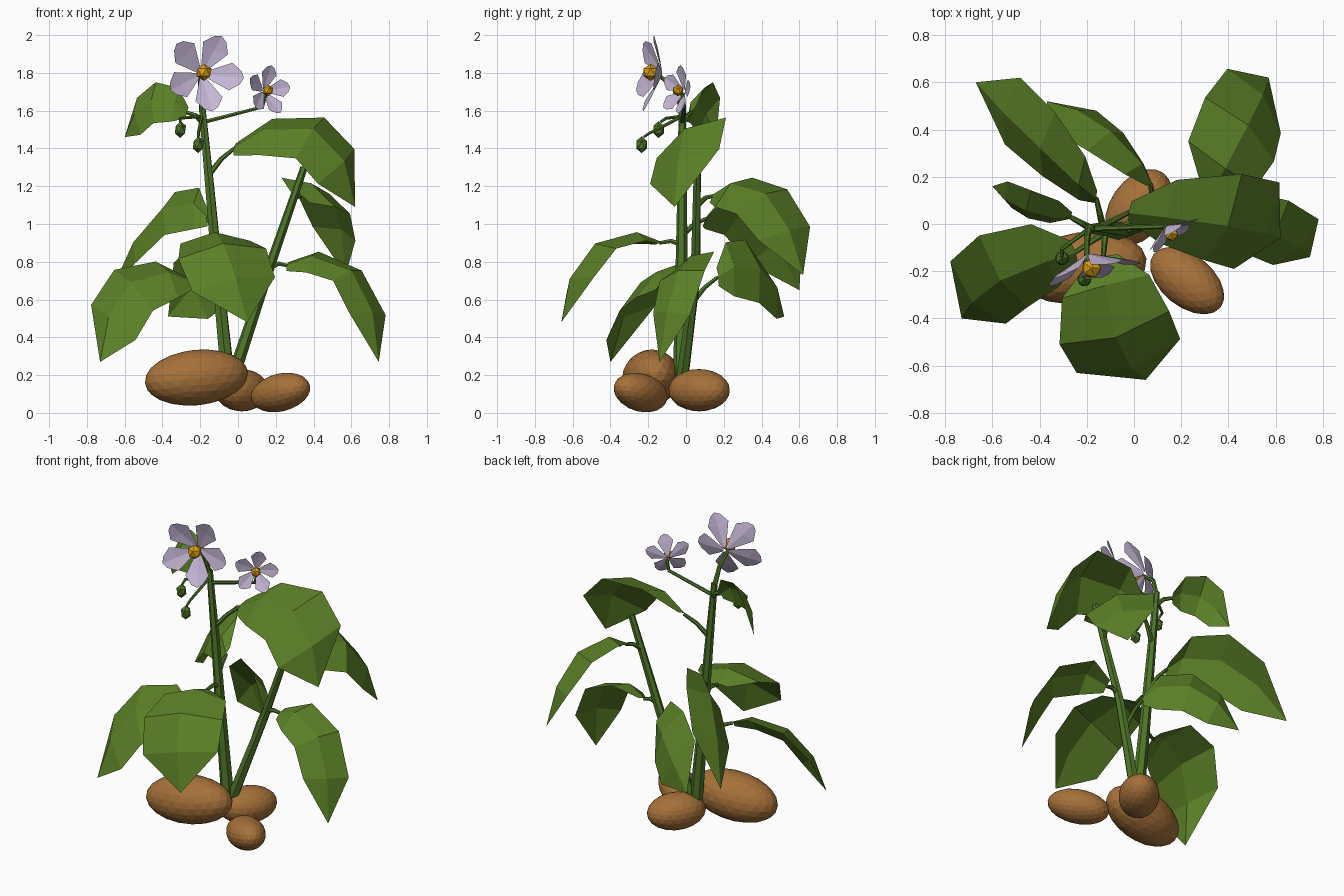
import bpy, bmesh, math
from mathutils import Vector, Matrix

cube = bpy.data.objects.get("Cube")
if cube:
    bpy.data.objects.remove(cube)


def material(name, colour):
    mat = bpy.data.materials.new(name)
    mat.use_nodes = True
    mat.diffuse_color = (*colour, 1)
    mat.node_tree.nodes["Principled BSDF"].inputs["Base Color"].default_value = (*colour, 1)
    return mat


LEAF = material("leaf green", (.105, .215, .02))
STEM = material("stem green", (.08, .18, .022))
TUBER = material("earthy brown", (.38, .165, .042))
PETAL = material("pale lilac", (.57, .48, .68))
CORE = material("golden yellow", (.72, .35, .008))


def finish(bm, name, mat):
    mesh = bpy.data.meshes.new(name)
    bm.to_mesh(mesh)
    bm.free()
    mesh.materials.append(mat)
    obj = bpy.data.objects.new(name, mesh)
    bpy.context.collection.objects.link(obj)


def tube(name, points, start, end):
    """Tapered low-poly stalk through the given points."""
    curve = bpy.data.curves.new(name, "CURVE")
    curve.dimensions = "3D"
    curve.bevel_depth = 1
    curve.bevel_resolution = 1
    curve.use_fill_caps = True
    line = curve.splines.new("POLY")
    line.use_smooth = False
    line.points.add(len(points) - 1)
    for i, p in enumerate(points):
        line.points[i].co = (*p, 1)
        line.points[i].radius = start + (end - start) * i / (len(points) - 1)
    curve.materials.append(STEM)
    obj = bpy.data.objects.new(name, curve)
    bpy.context.collection.objects.link(obj)


def blob(name, centre, size, mat, detail, yaw=0, pitch=0):
    """Faceted ellipsoid."""
    bm = bmesh.new()
    turn = Matrix.Rotation(math.radians(yaw), 4, "Z") @ Matrix.Rotation(math.radians(pitch), 4, "Y")
    place = Matrix.Translation(centre) @ turn @ Matrix.Diagonal((*size, 1))
    bmesh.ops.create_icosphere(bm, subdivisions=detail, radius=1, matrix=place)
    finish(bm, name, mat)


def leaf(name, joint, base, middle, tip, side, side_end):
    """Arched, twisting blade with a raised midrib, on its own stalk."""
    joint, base, middle, tip, side, side_end = map(Vector, (joint, base, middle, tip, side, side_end))
    control = middle * 2 - (base + tip) / 2
    bm = bmesh.new()
    rows = []
    for t, width in ((0, .3), (.17, .9), (.5, 1.08), (.78, .98)):
        rib = base * (1 - t) ** 2 + control * 2 * t * (1 - t) + tip * t * t
        along = (control - base) * (1 - t) + (tip - control) * t
        half = side.lerp(side_end, t) * width
        up = along.cross(half).normalized() * half.length * .14
        if up.z < 0:
            up.negate()
        rows.append([bm.verts.new(rib + half * s + up * (1 - 2 * abs(s))) for s in (-1, 0, 1)])
    for a, b in zip(rows, rows[1:]):
        for i in range(2):
            bm.faces.new((a[i], a[i + 1], b[i + 1], b[i]))
    end = bm.verts.new(tip)
    for i in range(2):
        bm.faces.new((rows[-1][i], rows[-1][i + 1], end))
    finish(bm, name, LEAF)
    bend = (joint + base) / 2 + Vector((0, 0, .015))
    tube(name + "_stalk", [joint, bend, base], .016, .01)


def flower(name, centre, facing, radius, first, core):
    """Five creased, cupped petals around a faceted core."""
    out = Vector(facing).normalized()
    right = Vector((0, 0, 1)).cross(out).normalized()
    up = out.cross(right)
    centre = Vector(centre)
    bm = bmesh.new()
    for k in range(5):
        a = math.radians(first + 72 * k)
        along = right * math.cos(a) + up * math.sin(a)
        across = out.cross(along)

        def point(r, w, h):
            return bm.verts.new(centre + (along * r + across * w + out * h) * radius)
        inner, outer = point(.05, 0, -.18), point(1, 0, .22)
        ridge = point(.62, 0, .04)
        for s in (-1, 1):
            root, edge = point(.12, s * .08, -.14), point(.68, s * .35, .12)
            corner = point(.92, s * .17, .2)
            bm.faces.new((inner, root, edge, ridge))
            bm.faces.new((ridge, edge, corner, outer))
    finish(bm, name + "_petals", PETAL)
    blob(name + "_core", centre + out * core * .5, [core] * 3, CORE, 1)


# Tubers on the ground
blob("large_tuber", (-.22, -.185, .187), (.277, .15, .147), TUBER, 3, 8, -6)
blob("front_tuber", (.225, -.24, .108), (.185, .11, .1), TUBER, 3, -39, -12)
blob("back_tuber", (.02, .07, .12), (.18, .12, .112), TUBER, 3, 55)

# Two main stems
tube("tall_stem", [(-.05, -.03, .15), (-.1, -.025, .65), (-.15, -.02, 1.2), (-.19, -.02, 1.62)], .04, .019)
tube("leaning_stem", [(-.03, -.02, .18), (.15, .05, .72), (.35, .06, 1.3)], .035, .02)

# Leaves: joint on stem, base, middle, tip, half-width at the base and at the tip
leaf("upper_right_leaf", (-.18, -.02, 1.53), (-.27, .03, 1.59), (-.45, .07, 1.65), (-.6, .16, 1.46),
     (.03, .05, .1), (-.02, .06, .1))
leaf("upper_left_leaf", (-.155, -.02, 1.26), (-.02, .05, 1.4), (.39, .01, 1.48), (.62, -.06, 1.09),
     (.02, .14, .11), (.12, .2, .09))
leaf("back_left_leaf", (.28, .06, 1.1), (.33, .15, 1.15), (.465, .41, 1.14), (.57, .62, .73),
     (.17, -.1, -.1), (.1, -.15, -.02))
leaf("back_right_leaf", (-.13, -.02, .94), (-.16, .11, 1.03), (-.38, .33, 1.07), (-.67, .6, .65),
     (.01, .09, .13), (.04, .16, .08))
leaf("low_back_leaf", (.09, .03, .58), (.07, .17, .72), (-.11, .37, .76), (-.37, .52, .51),
     (.03, .02, -.16), (.11, .05, -.15))
leaf("low_right_leaf", (-.1, -.02, .62), (-.25, -.12, .69), (-.56, -.22, .67), (-.73, -.4, .27),
     (-.05, .15, .11), (-.14, .13, .09))
leaf("low_front_leaf", (-.12, -.02, .89), (-.13, -.14, .9), (-.08, -.46, .87), (.05, -.66, .48),
     (.2, .05, 0), (.23, .08, .05))
leaf("low_left_leaf", (.17, .05, .77), (.26, .06, .78), (.59, -.03, .74), (.745, -.14, .27),
     (.02, .13, .08), (.12, .09, -.03))

# Flower stalks, blossoms and buds
tube("large_flower_stalk", [(-.19, -.02, 1.6), (-.2, -.06, 1.72), (-.2, -.16, 1.8)], .016, .01)
tube("small_flower_stalk", [(-.18, -.02, 1.54), (.13, -.01, 1.62), (.15, -.02, 1.69)], .012, .009)
flower("large_flower", (-.185, -.165, 1.8), (.23, -1, .12), .213, 63, .045)
flower("small_flower", (.15, -.03, 1.705), (.55, -.8, .12), .135, 80, .031)
for name, spot in (("outer_bud", (-.305, -.145, 1.5)), ("front_bud", (-.21, -.235, 1.42))):
    top = Vector(spot) + Vector((0, .01, .04))
    tube(name + "_stalk", [(-.19, -.02, 1.57), top + Vector((0, .03, .02)), top], .01, .007)
    blob(name, spot, (.033, .033, .045), STEM, 1)
